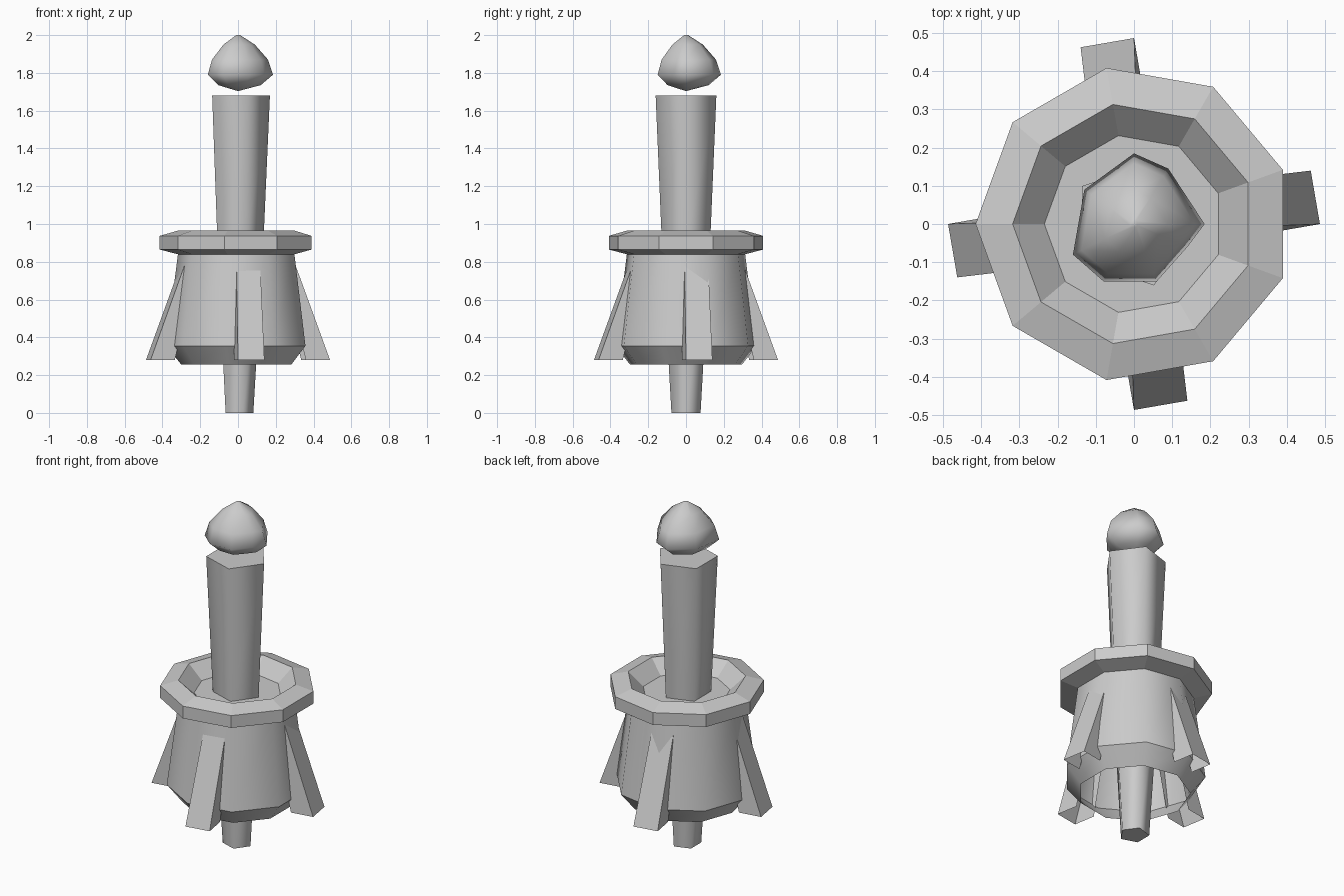
import bpy, bmesh
from math import sin, cos, radians, pi

cube = bpy.data.objects.get("Cube")
if cube:
    bpy.data.objects.remove(cube)

grey = bpy.data.materials.new("plain grey")
grey.use_nodes = True
grey.diffuse_color = (0.6, 0.6, 0.6, 1)
grey.node_tree.nodes["Principled BSDF"].inputs["Base Color"].default_value = (0.6, 0.6, 0.6, 1)


def loft(name, rings, closed=True, capped=True, smooth_angle=None):
    """Bridge equal-length rows of points; closed rows form a tube, open rows a folded sheet."""
    bm = bmesh.new()
    loops = [[bm.verts.new(p) for p in ring] for ring in rings]
    for a, b in zip(loops, loops[1:]):
        for i in range(len(a) if closed else len(a) - 1):
            j = (i + 1) % len(a)
            bm.faces.new((a[i], a[j], b[j], b[i]))
    if capped:
        bm.faces.new(loops[0][::-1])
        bm.faces.new(loops[-1])
    mesh = bpy.data.meshes.new(name)
    bm.to_mesh(mesh)
    bm.free()
    mesh.materials.append(grey)
    obj = bpy.data.objects.new(name, mesh)
    bpy.context.collection.objects.link(obj)
    if smooth_angle:
        bpy.ops.object.select_all(action='DESELECT')
        obj.select_set(True)
        bpy.context.view_layer.objects.active = obj
        bpy.ops.object.shade_smooth_by_angle(angle=radians(smooth_angle))


def lathe(name, profile, sides, turn, **options):
    """Low-sided turned part from (radius, height) pairs."""
    angles = [radians(turn) + 2 * pi * i / sides for i in range(sides)]
    loft(name, [[(r * cos(a), r * sin(a), z) for a in angles] for r, z in profile], **options)


# Tapered five-sided candle running through the dish to the ground
lathe("candle", [(0.081, 0), (0.134, 0.89), (0.169, 1.68)], 5, 0, smooth_angle=75)

# Shallow dish and the bell below it, open underneath
lathe("dish_rim", [(0.30, 0.835), (0.415, 0.865), (0.415, 0.937), (0.318, 0.965), (0.235, 0.887)],
      9, 180)
lathe("bell_body", [(0.30, 0.255), (0.38, 0.355), (0.318, 0.84)], 9, 180,
      capped=False, smooth_angle=41)

# Four sloping fins, each a folded channel open towards the bell
for k, side in enumerate(("left", "back", "right", "front")):
    turn = radians(9.8 + 90 * k)

    def row(inner, outer, t0, t1, z):
        corners = ((inner, t0), (outer, t0), (outer, t1), (inner, t1))
        return [(r * cos(turn) - t * sin(turn), r * sin(turn) + t * cos(turn), z)
                for r, t in corners]

    loft(side + "_fin", [row(0.35, 0.48, -0.083, 0.059, 0.28), row(0.22, 0.285, -0.057, 0.069, 0.82)],
         closed=False, capped=False)

# Faceted flame: one uneven outline, scaled at each height
outline = [(0.185, 0), (0.09, 0.145), (0, 0.185), (-0.13, 0.09),
           (-0.16, -0.08), (-0.08, -0.15), (0.06, -0.15), (0.14, -0.06)]
heights = [(0.03, 1.705), (0.65, 1.735), (1.0, 1.79), (0.86, 1.87), (0.48, 1.95), (0.06, 2.0)]
loft("flame", [[(x * s, y * s, z) for x, y in outline] for s, z in heights], smooth_angle=85)
